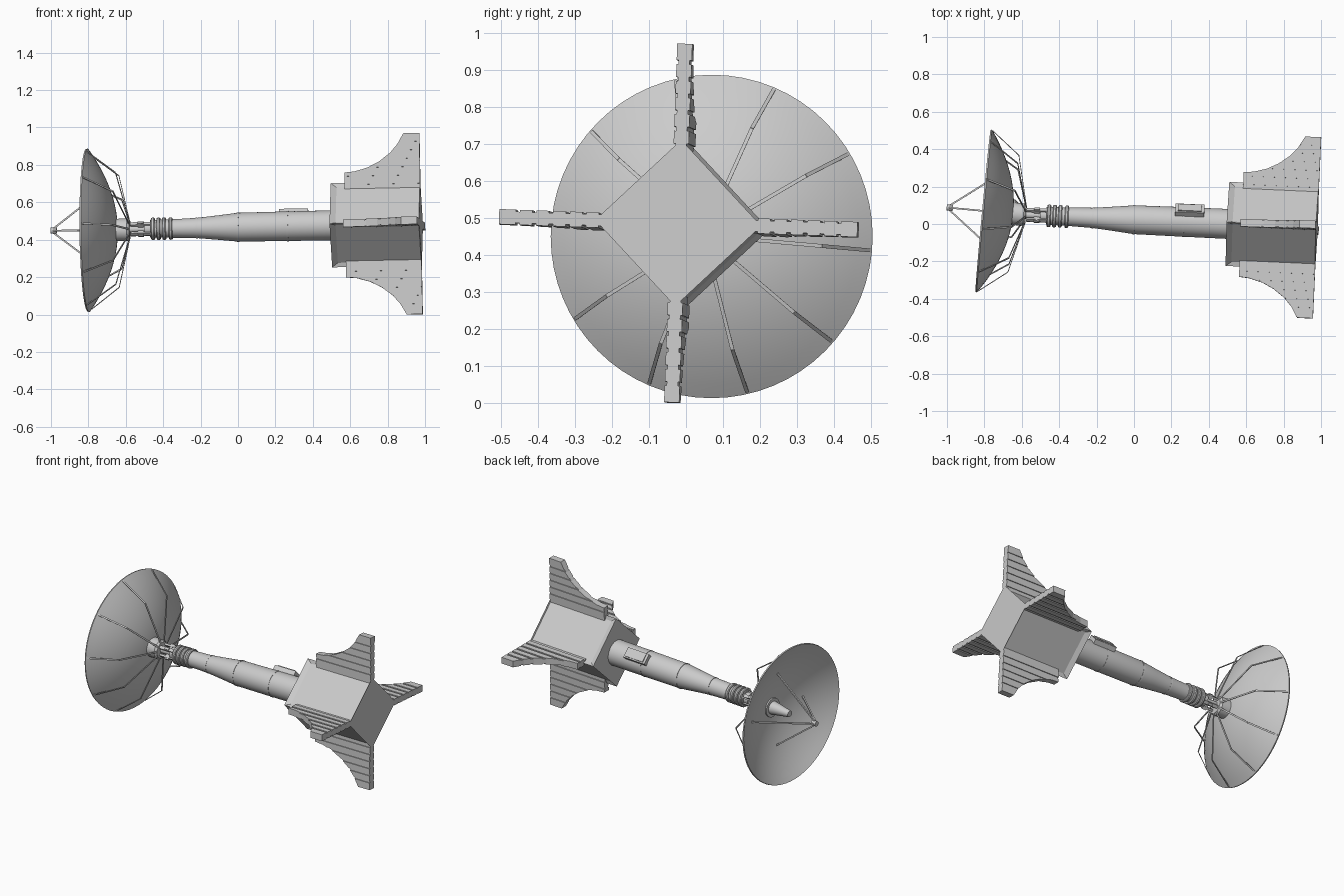
import bpy, bmesh, math
from mathutils import Matrix, Vector

cube = bpy.data.objects.get("Cube")
if cube:
    bpy.data.objects.remove(cube)

grey = bpy.data.materials.new("light_grey")
grey.use_nodes = True
grey.diffuse_color = (0.6, 0.6, 0.6, 1)
grey.node_tree.nodes["Principled BSDF"].inputs["Base Color"].default_value = (0.6, 0.6, 0.6, 1)


def frame(origin, axis, roll=0):
    """Matrix whose local x runs along axis, with z kept upright."""
    x = Vector(axis).normalized()
    y = Vector((0, 0, 1)).cross(x).normalized()
    z = x.cross(y)
    m = Matrix((x, y, z)).transposed().to_4x4()
    return Matrix.Translation(origin) @ m @ Matrix.Rotation(roll, 4, 'X')


BODY = frame((0, 0.023, 0.467), (1, -0.045, 0.02), -0.036)
DISH = frame((-0.645, 0.055, 0.452), (-0.995, 0.093, -0.011))


def spin_x(deg):
    return Matrix.Rotation(math.radians(deg), 4, 'X')


def finish(name, bm, matrix, smooth=False):
    bmesh.ops.remove_doubles(bm, verts=bm.verts, dist=1e-5)
    bmesh.ops.recalc_face_normals(bm, faces=bm.faces)
    mesh = bpy.data.meshes.new(name)
    bm.to_mesh(mesh)
    bm.free()
    mesh.materials.append(grey)
    if smooth:
        mesh.shade_smooth()
        mesh.set_sharp_from_angle(angle=math.radians(35))
    ob = bpy.data.objects.new(name, mesh)
    bpy.context.collection.objects.link(ob)
    ob.matrix_world = matrix
    return ob


def lathe(name, profile, matrix, sides=32):
    """Turn (along, radius) points about local x."""
    bm = bmesh.new()
    vs = [bm.verts.new((s, 0, r)) for s, r in profile]
    es = [bm.edges.new(p) for p in zip(vs, vs[1:])]
    bmesh.ops.spin(bm, geom=vs + es, cent=(0, 0, 0), axis=(1, 0, 0),
                   angle=math.tau, steps=sides, use_merge=True)
    return finish(name, bm, matrix, sides > 8)


def rod(name, s0, s1, r, matrix, sides=32):
    return lathe(name, [(s0, 0), (s0, r), (s1, r), (s1, 0)], matrix, sides)


def plate(name, outline, thick, matrix):
    """Extrude an (along, out) outline across local y."""
    bm = bmesh.new()
    face = bm.faces.new([bm.verts.new((s, -thick / 2, r)) for s, r in outline])
    ext = bmesh.ops.extrude_face_region(bm, geom=[face])
    moved = [v for v in ext["geom"] if isinstance(v, bmesh.types.BMVert)]
    bmesh.ops.translate(bm, verts=moved, vec=(0, thick, 0))
    return finish(name, bm, matrix)


def block(name, s0, s1, r0, r1, wide, matrix):
    return plate(name, [(s0, r0), (s1, r0), (s1, r1), (s0, r1)], wide, matrix)


def strip(name, p, q, thick, wide, matrix):
    """Flat bar between two (along, out) points."""
    p, q = Vector(p), Vector(q)
    n = (q - p).orthogonal().normalized() * thick / 2
    return plate(name, [p - n, q - n, q + n, p + n], wide, matrix)


# tapered tube with seam bands and neck rings
lathe("tube", [(-0.47, 0), (-0.47, 0.047), (-0.33, 0.05), (-0.22, 0.054), (-0.1, 0.066),
               (0, 0.077), (0.25, 0.079), (0.51, 0.08), (0.51, 0)], BODY, 48)
for s, r in ((-0.22, 0.056), (0.0, 0.079), (0.265, 0.081)):
    rod("seam_band", s - 0.005, s + 0.005, r, BODY, 48)
for s in (-0.455, -0.425, -0.395, -0.36):
    lathe("neck_ring", [(s - 0.01, 0.04), (s - 0.01, 0.056), (s - 0.005, 0.06),
                        (s + 0.005, 0.06), (s + 0.01, 0.056), (s + 0.01, 0.04)], BODY)

# equipment box on the tube's upper back
BOX = BODY @ spin_x(-45)
block("equipment_box", 0.22, 0.375, 0.06, 0.102, 0.066, BOX)
block("equipment_lid", 0.235, 0.36, 0.1, 0.108, 0.05, BOX)

# diamond section base with a recessed panel on each side
bm = bmesh.new()
rings = [[bm.verts.new((s, 0.225 * y, 0.225 * z)) for y, z in ((1, 0), (0, 1), (-1, 0), (0, -1))]
         for s in (0.5, 0.98)]
for ring in rings:
    bm.faces.new(ring)
sides = [bm.faces.new((rings[0][i], rings[0][i - 1], rings[1][i - 1], rings[1][i]))
         for i in range(4)]
bmesh.ops.recalc_face_normals(bm, faces=bm.faces)
bmesh.ops.inset_individual(bm, faces=sides, thickness=0.03, depth=-0.012)
for v in {v for f in sides for v in f.verts}:
    v.co.x += 0.018 if v.co.x > 0.7 else 0.01
finish("base_housing", bm, BODY)

# four swept fins with slats on both sides
EDGE = [(0.575, 0.28), (0.63, 0.285), (0.7, 0.305), (0.76, 0.335),
        (0.82, 0.38), (0.86, 0.425), (0.895, 0.485)]
TAIL = 0.98


def edge_at(r):
    for (s0, r0), (s1, r1) in zip(EDGE, EDGE[1:]):
        if r <= r1:
            return s0 + (s1 - s0) * max(0, r - r0) / (r1 - r0)
    return EDGE[-1][0]


for k in range(4):
    fin = BODY @ spin_x(90 * k)
    plate("fin", [(0.575, 0.19)] + EDGE + [(TAIL, 0.485), (TAIL, 0.19)], 0.03, fin)
    rows, low = 6, 0.215
    step = (0.485 - low) / rows
    for i in range(rows):
        r0 = low + i * step
        r1 = r0 + step - (0.011 if i < rows - 1 else 0)
        front = [(edge_at(r0), r0)] + [p for p in EDGE if r0 < p[1] < r1] + [(edge_at(r1), r1)]
        plate("fin_slat", front + [(TAIL, r1), (TAIL, r0)], 0.041, fin)

# pivot joint between tube and dish hub
rod("joint_core", -0.58, -0.45, 0.02, BODY, 16)
rod("joint_collar", -0.5, -0.46, 0.036, BODY, 24)
for k in range(4):
    arm = BODY @ spin_x(45 + 90 * k)
    block("joint_arm", -0.575, -0.46, 0.03, 0.042, 0.02, arm)
    block("joint_lug", -0.535, -0.505, 0.015, 0.05, 0.014, arm)

# dish shell and hub
DEPTH, RIM = 0.155, 0.437
bowl = [(DEPTH * (i / 12) ** 2, RIM * i / 12) for i in range(13)]
inner = [(s + 0.008, r * 0.995) for s, r in reversed(bowl)]
lathe("dish", bowl + inner, DISH, 64)
lathe("dish_hub", [(0.02, 0), (0.02, 0.06), (-0.055, 0.06), (-0.068, 0.05), (-0.068, 0)], DISH)

# kinked braces behind the dish
BRACE = [(0.15, 0.432), (0.0, 0.315), (-0.065, 0.05)]
for k in range(10):
    m = DISH @ spin_x(5 + 36 * k - 90)
    for p, q in zip(BRACE, BRACE[1:]):
        strip("dish_brace", p, q, 0.004, 0.01, m)

# feed horn and tripod-style legs to the focus
lathe("feed_horn", [(0, 0), (0, 0.042), (0.03, 0.04), (0.15, 0.02), (0.15, 0)], DISH, 24)
rod("focus_cap", 0.325, 0.358, 0.016, DISH, 16)
for k in range(4):
    strip("feed_leg", (0.05, 0.235), (0.345, 0.01), 0.009, 0.009, DISH @ spin_x(90 * k))
